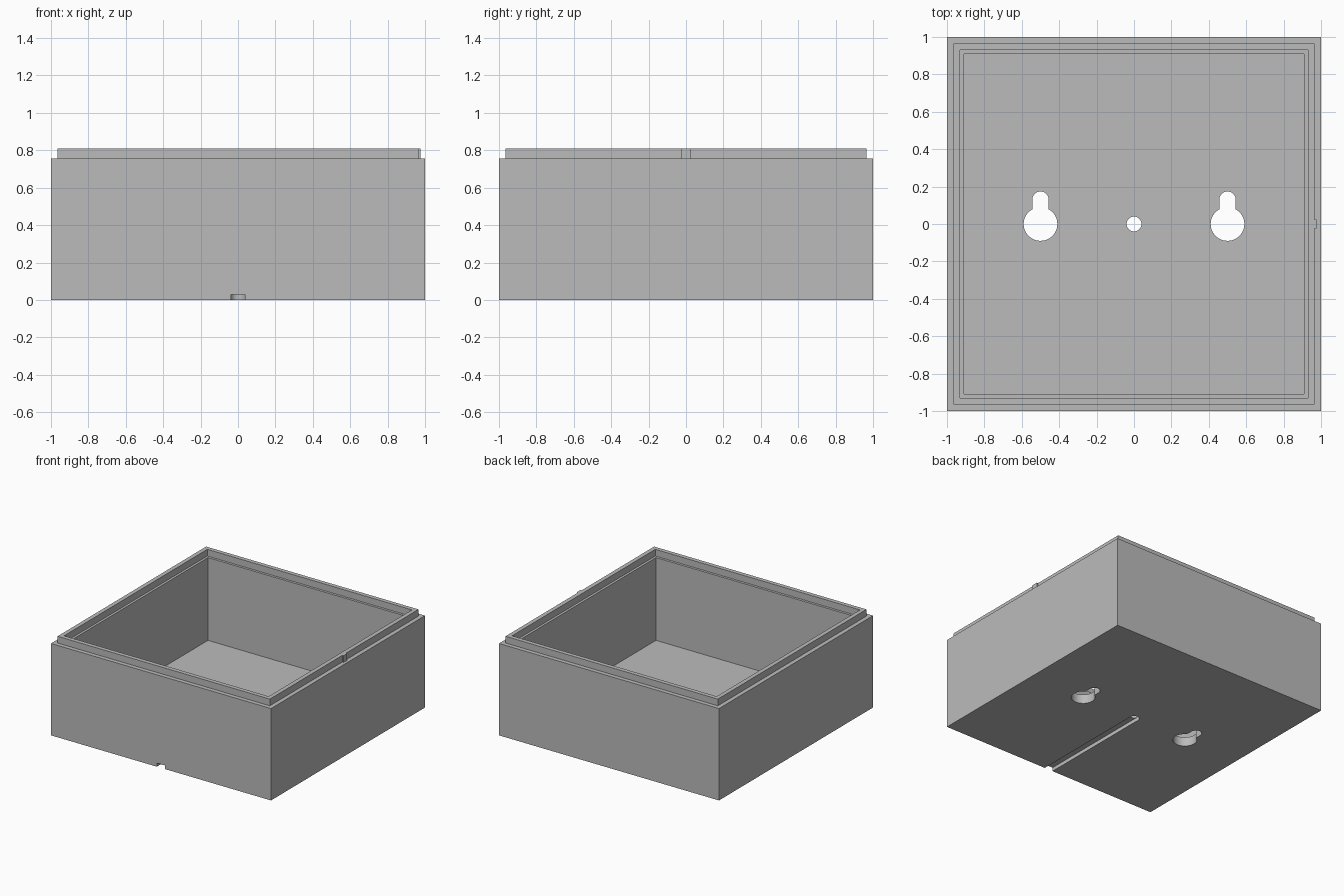
import bpy, bmesh
from math import cos, sin, pi, asin, radians

cube = bpy.data.objects.get("Cube")
if cube:
    bpy.data.objects.remove(cube, do_unlink=True)

WALL_TOP, LIP_TOP, FLOOR = 0.755, 0.81, 0.075

grey = bpy.data.materials.new("plain grey")
grey.use_nodes = True
grey.diffuse_color = (0.5, 0.5, 0.5, 1)
grey.node_tree.nodes["Principled BSDF"].inputs["Base Color"].default_value = (0.5, 0.5, 0.5, 1)


def add_object(name, bm):
    bmesh.ops.recalc_face_normals(bm, faces=bm.faces)
    mesh = bpy.data.meshes.new(name)
    bm.to_mesh(mesh)
    bm.free()
    mesh.materials.append(grey)
    obj = bpy.data.objects.new(name, mesh)
    bpy.context.collection.objects.link(obj)
    return obj


def loft(name, rings):
    """Join rings of points with side faces and cap both ends."""
    bm = bmesh.new()
    loops = [[bm.verts.new(p) for p in ring] for ring in rings]
    for a, b in zip(loops, loops[1:]):
        for i in range(len(a)):
            j = (i + 1) % len(a)
            bm.faces.new((a[i], a[j], b[j], b[i]))
    bm.faces.new(loops[0])
    bm.faces.new(loops[-1])
    return add_object(name, bm)


def prism(name, outline, z0, z1):
    return loft(name, [[(x, y, z) for x, y in outline] for z in (z0, z1)])


def arc(cx, cy, r, start, end, steps):
    return [(cx + r * cos(start + (end - start) * i / steps),
             cy + r * sin(start + (end - start) * i / steps)) for i in range(steps + 1)]


def rectangle(x0, x1, y0, y1):
    return [(x0, y0), (x1, y0), (x1, y1), (x0, y1)]


# Open box: outer wall, raised lip, inner ledge and floor
profile = [(1, 0), (1, WALL_TOP), (0.965, WALL_TOP), (0.965, LIP_TOP),
           (0.93, LIP_TOP), (0.93, WALL_TOP), (0.91, WALL_TOP), (0.91, FLOOR)]
box = loft("box_body", [[(x, y, z) for x, y in rectangle(-h, h, -h, h)] for h, z in profile])

# Keyhole hangers, cable channel under the floor, and cable hole
cutters = []
big, small, neck = 0.09, 0.044, 0.13
join = asin(small / big)
for side, x in (("left", 0.5), ("right", -0.5)):
    outline = arc(x, 0, big, pi / 2 + join, 5 * pi / 2 - join, 40) + arc(x, neck, small, 0, pi, 20)
    cutters.append(prism(side + "_keyhole_cutter", outline, -0.1, 0.2))
cutters.append(prism("channel_cutter", rectangle(-0.038, 0.038, -1.1, 0), -0.1, 0.03))
cutters.append(prism("cable_hole_cutter", arc(0, 0, 0.04, 0, 2 * pi, 32)[:-1], -0.1, 0.2))

for cutter in cutters:
    cutter.hide_render = True
    mod = box.modifiers.new(cutter.name, "BOOLEAN")
    mod.operation, mod.solver, mod.object = "DIFFERENCE", "EXACT", cutter

# Apply the cuts and drop the cutters
bpy.context.view_layer.update()
cut = bpy.data.meshes.new_from_object(box.evaluated_get(bpy.context.evaluated_depsgraph_get()))
box.modifiers.clear()
box.data = cut
for cutter in cutters:
    bpy.data.objects.remove(cutter, do_unlink=True)

# Small catch on the side of the lip
prism("lip_catch", rectangle(0.965, 0.976, -0.024, 0.024), WALL_TOP, LIP_TOP)

# Smooth the round walls, keep the corners crisp
bpy.ops.object.select_all(action="DESELECT")
box.select_set(True)
bpy.context.view_layer.objects.active = box
bpy.ops.object.shade_smooth_by_angle(angle=radians(30))
